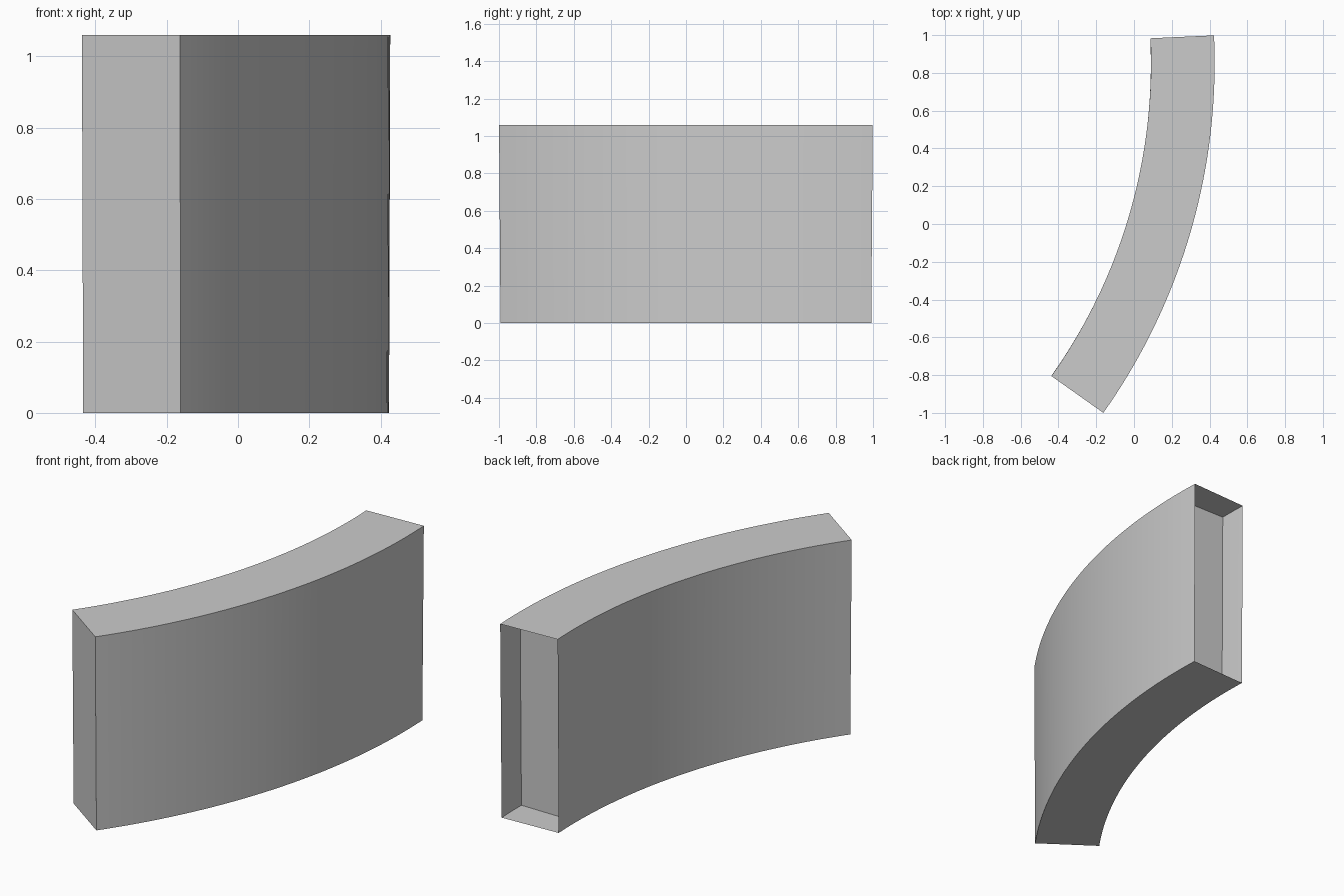
import bpy, bmesh
from math import sin, cos, radians

if "Cube" in bpy.data.objects:
    bpy.data.objects.remove(bpy.data.objects["Cube"])

# Arc of the curved block, in plan
CX, CY = -2.779, 0.853
R_IN, R_OUT = 2.869, 3.206
A_START, A_END = -35.3, 2.6
HEIGHT, FOOT = 1.06, 0.992   # the foot is very slightly narrower than the top
SEGS, RECESS = 36, 3         # the back panel sits three segments inside

bm = bmesh.new()


def section(i):
    """Four corners of the cross-section: inner/outer foot, outer/inner top."""
    a = radians(A_START + (A_END - A_START) * i / SEGS)
    ring = []
    for r, z in ((R_IN, 0), (R_OUT, 0), (R_OUT, HEIGHT), (R_IN, HEIGHT)):
        s = FOOT if z == 0 else 1
        ring.append(bm.verts.new(((CX + r * cos(a)) * s, (CY + r * sin(a)) * s, z)))
    return ring


rings = [section(i) for i in range(SEGS + 1)]

# Curved walls, top and underside
for a, b in zip(rings, rings[1:]):
    for k in range(4):
        n = (k + 1) % 4
        bm.faces.new((a[k], a[n], b[n], b[k]))

# Closed front end
bm.faces.new(rings[0][::-1])
bmesh.ops.recalc_face_normals(bm, faces=bm.faces[:])

# Recessed panel in the open back end
bm.faces.new(rings[SEGS - RECESS])
bm.normal_update()
panel = bm.faces[:][-1]
if panel.normal.y < 0:
    panel.normal_flip()

mesh = bpy.data.meshes.new("curved_block")
bm.to_mesh(mesh)
bm.free()
obj = bpy.data.objects.new("curved_block", mesh)
bpy.context.collection.objects.link(obj)

# Smooth along the curve, sharp at the edges
bpy.context.view_layer.objects.active = obj
obj.select_set(True)
bpy.ops.object.shade_smooth_by_angle(angle=radians(30))
